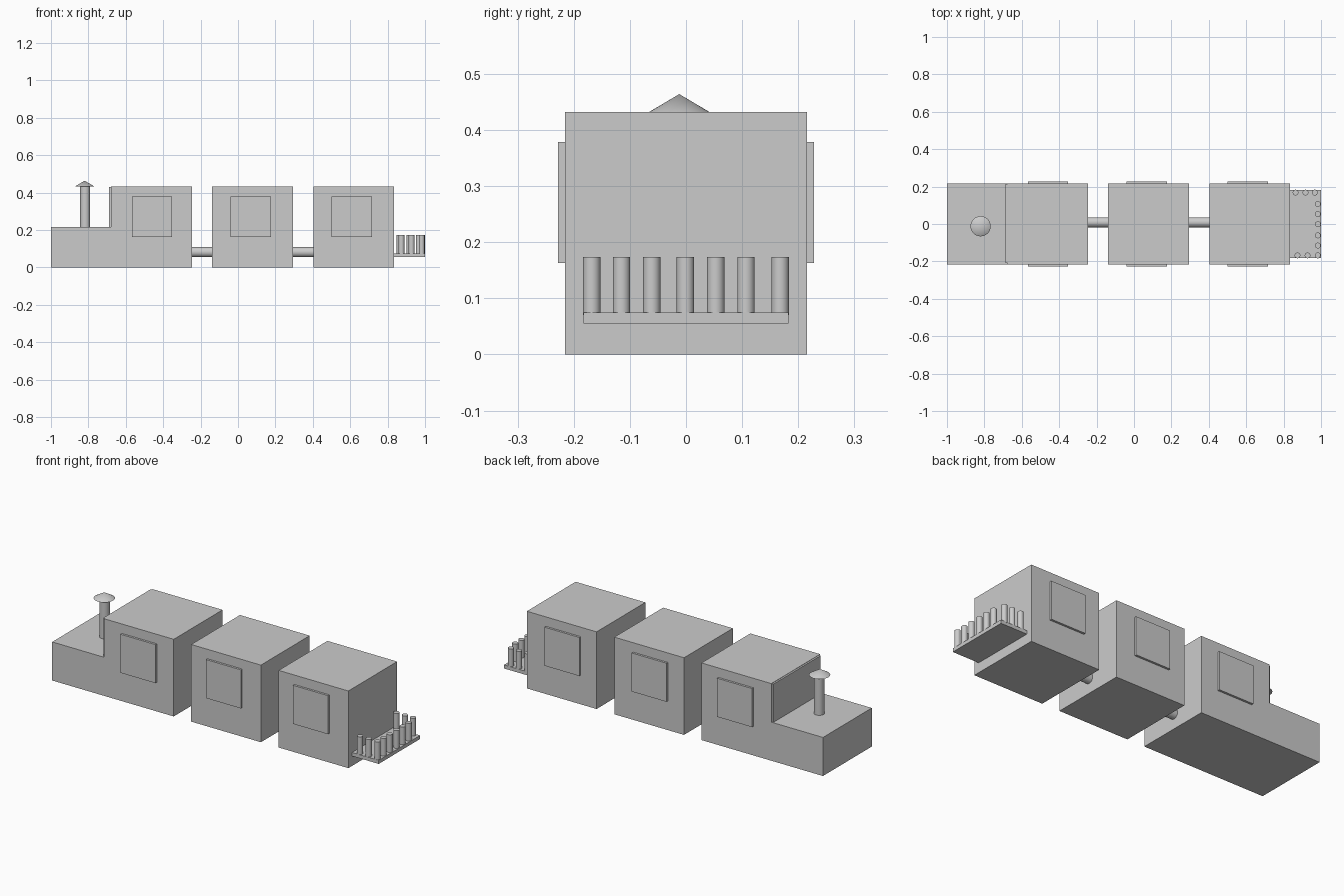
import bpy
import math

if "Cube" in bpy.data.objects:
    bpy.data.objects.remove(bpy.data.objects["Cube"])


def box(name, lo, hi):
    bpy.ops.mesh.primitive_cube_add(size=1, location=[(a + b) / 2 for a, b in zip(lo, hi)])
    ob = bpy.context.object
    ob.name = name
    ob.scale = [b - a for a, b in zip(lo, hi)]
    bpy.ops.object.transform_apply(location=False, rotation=False, scale=True)
    return ob


def rod(name, r, depth, center, rot=(0, 0, 0), top=None):
    bpy.ops.mesh.primitive_cone_add(vertices=32, radius1=r, radius2=r if top is None else top,
                                    depth=depth, location=center, rotation=rot)
    ob = bpy.context.object
    ob.name = name
    bpy.ops.object.shade_smooth_by_angle(angle=math.radians(35))
    return ob


W = 0.216  # half width of every body

# Engine: L-shaped profile extruded across y
profile = [(-1, 0), (-0.247, 0), (-0.247, 0.432), (-0.68, 0.432), (-0.68, W), (-1, W)]
n = len(profile)
verts = [(x, y, z) for y in (-W, W) for x, z in profile]
faces = [tuple(range(n)), tuple(reversed(range(n, 2 * n)))]
faces += [(i, i + n, (i + 1) % n + n, (i + 1) % n) for i in range(n)]
mesh = bpy.data.meshes.new("engine_body")
mesh.from_pydata(verts, [], faces)
bpy.context.collection.objects.link(bpy.data.objects.new("engine_body", mesh))

# Windscreen panel on the cab front
box("windscreen", (-0.69, -0.207, 0.216), (-0.678, 0.21, 0.43))

# Chimney and its conical cap
rod("chimney", 0.027, 0.226, (-0.817, -0.012, 0.322))
rod("chimney_cap", 0.054, 0.032, (-0.82, -0.012, 0.448), top=0)

# Two carriages
box("middle_carriage", (-0.139, -W, 0), (0.293, W, 0.432))
box("rear_carriage", (0.403, -W, 0), (0.835, W, 0.432))

# Raised windows on both sides
for i, x in enumerate((-0.46, 0.069, 0.609)):
    for side, s in (("front", -1), ("back", 1)):
        ya, yb = sorted((s * 0.21, s * 0.228))
        box(f"window_{side}_{i + 1}", (x - 0.108, ya, 0.163), (x + 0.108, yb, 0.379))

# Couplings between the bodies
for i, x in enumerate((-0.193, 0.348)):
    rod(f"coupling_{i + 1}", 0.027, 0.13, (x, 0.009, 0.082), (0, math.pi / 2, 0))

# Rear balcony with a fence of posts
box("balcony_floor", (0.83, -0.183, 0.055), (1.0, 0.183, 0.075))
posts = [(x, 0.168) for x in (0.864, 0.917, 0.967)]
posts += [(0.983, y) for y in (0.107, 0.053, -0.001, -0.061, -0.115)]
posts += [(x, -0.168) for x in (0.874, 0.928, 0.982)]
for i, (x, y) in enumerate(posts):
    rod(f"fence_post_{i + 1}", 0.0155, 0.104, (x, y, 0.122))
